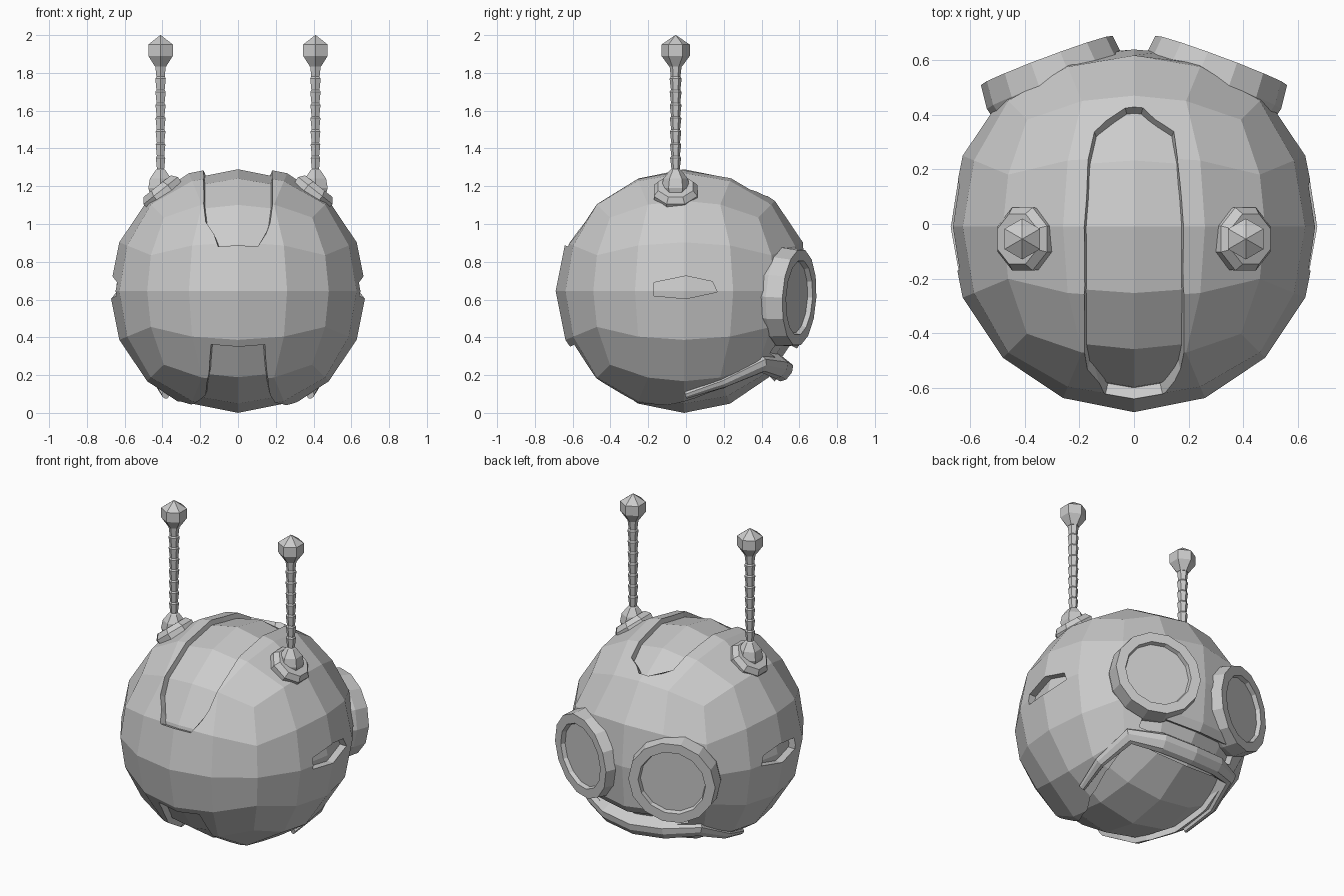
import bpy, bmesh, math
from mathutils import Vector, Matrix

if "Cube" in bpy.data.objects:
    bpy.data.objects.remove(bpy.data.objects["Cube"])

C = Vector((0, -0.01, 0.645))  # centre of the round body


def obj(name, bm):
    bmesh.ops.recalc_face_normals(bm, faces=bm.faces[:])
    me = bpy.data.meshes.new(name)
    bm.to_mesh(me)
    bm.free()
    o = bpy.data.objects.new(name, me)
    bpy.context.collection.objects.link(o)
    return o


def quad_sphere(bm, radii):
    bmesh.ops.create_cube(bm, size=2)
    bmesh.ops.subdivide_edges(bm, edges=bm.edges[:], cuts=3, use_grid_fill=True)
    for v in bm.verts:
        d = Vector([math.tan(math.pi / 4 * c) for c in v.co]).normalized()
        v.co = C + Vector([a * r for a, r in zip(d, radii)])


def skin(bm, rings):
    """Join closed rings of points into a capped tube."""
    rv = [[bm.verts.new(p) for p in ring] for ring in rings]
    n = len(rv[0])
    for a, b in zip(rv, rv[1:]):
        for i in range(n):
            bm.faces.new((a[i], a[(i + 1) % n], b[(i + 1) % n], b[i]))
    bm.faces.new(rv[0])
    bm.faces.new(rv[-1])


def lathe(bm, profile, sides, pos, axis=(0, 0, 1), turn=0.0):
    """Turn (radius, height) points around an axis at pos."""
    m = Matrix.Translation(pos) @ Vector(axis).to_track_quat('Z', 'Y').to_matrix().to_4x4()
    ang = [2 * math.pi * i / sides + turn for i in range(sides)]
    skin(bm, [[m @ Vector((r * math.cos(a), r * math.sin(a), h)) for a in ang]
              for r, h in profile])


def band_cutter(stations):
    """Wedge running over the body: (angle from the top towards the front, half width)."""
    bm = bmesh.new()
    rings = []
    for deg, w in stations:
        a = math.radians(deg)
        d = Vector((0, -math.sin(a), math.cos(a)))
        wi, wo = max(w - 0.04, 0.005), w + 0.06
        rings.append([C + d * r + Vector((x, 0, 0))
                      for r, x in ((0.5, -wi), (0.5, wi), (0.95, wo), (0.95, -wo))])
    skin(bm, rings)
    return obj("cutter", bm)


# Eye placement, facing the back and splayed outwards
def eye_frame(s):
    return Vector((0.32 * s, 0.60, 0.61)), Vector((0.35 * s, 0.937, -0.05)).normalized()


# Outer shell with real thickness
bm = bmesh.new()
quad_sphere(bm, (0.68, 0.68, 0.675))
for v in bm.verts:
    v.co.y = min(v.co.y, 0.64)
shell = obj("outer_shell", bm)
sol = shell.modifiers.new("thickness", 'SOLIDIFY')
sol.thickness = 0.07
sol.offset = -1

# Openings: top strip, belly and mouth gap
cutters = [
    band_cutter([(-41, 0.02), (-33, 0.155), (-10, 0.185), (20, 0.19), (55, 0.18), (69, 0.11)]),
    band_cutter([(116, 0.15), (132, 0.16), (150, 0.18), (165, 0.25), (180, 0.34),
                 (200, 0.39), (225, 0.38)]),
    band_cutter([(234, 0.36), (243, 0.36)]),
]
# Side slots
slot = [(-0.17, 0.69), (0, 0.725), (0.14, 0.695), (0.165, 0.64), (0, 0.605), (-0.17, 0.62)]
for s in (-1, 1):
    bm = bmesh.new()
    skin(bm, [[(s * x, y, z) for y, z in slot] for x in (0.55, 0.8)])
    cutters.append(obj("cutter", bm))
    # Eye sockets
    p, n = eye_frame(s)
    bm = bmesh.new()
    lathe(bm, [(0.225, -0.2), (0.225, 0.2)], 14, p, n)
    cutters.append(obj("cutter", bm))

for c in cutters:
    b = shell.modifiers.new("cut", 'BOOLEAN')
    b.operation = 'DIFFERENCE'
    b.solver = 'EXACT'
    b.object = c
    c.hide_render = True
bpy.context.view_layer.update()
baked = bpy.data.meshes.new_from_object(
    shell.evaluated_get(bpy.context.evaluated_depsgraph_get()))
shell.modifiers.clear()
shell.data = baked
for c in cutters:
    bpy.data.objects.remove(c)

# Inner ball seen through the openings
bm = bmesh.new()
quad_sphere(bm, (0.635, 0.635, 0.645))
obj("inner_ball", bm)

# Raised lip around the back of the belly opening: point, half width, rise
half = [((0.20, 0.50, 0.23), 0.055, 0.035), ((0.38, 0.41, 0.25), 0.045, 0.03),
        ((0.42, 0.20, 0.16), 0.03, 0.015), ((0.38, 0.0, 0.10), 0.02, 0.008)]
path = [((-p[0], p[1], p[2]), w, h) for p, w, h in reversed(half)]
path += [((0, 0.52, 0.22), 0.055, 0.035)] + half
rings = []
for i, (p, w, h) in enumerate(path):
    t = Vector(path[min(i + 1, len(path) - 1)][0]) - Vector(path[max(i - 1, 0)][0])
    n = (Vector(p) - C).normalized()
    b = n.cross(t).normalized()
    rings.append([C + n * r + b * k * w
                  for r, k in ((0.61, -1), (0.675 + h * 0.6, -1), (0.68 + h, -0.4),
                               (0.68 + h, 0.5), (0.675 + h * 0.6, 1), (0.61, 1))])
bm = bmesh.new()
skin(bm, rings)
obj("lip", bm)

for s, side in ((-1, "left"), (1, "right")):
    # Eye ring with sunken flat lens
    p, n = eye_frame(s)
    bm = bmesh.new()
    lathe(bm, [(0.24, -0.2), (0.268, -0.09), (0.258, 0), (0.2, 0), (0.192, -0.025)],
          14, p, n)
    obj(side + "_eye", bm)

    # Antenna foot, tilted to sit on the body
    x, y = 0.41 * s, -0.055
    bm = bmesh.new()
    lathe(bm, [(0.12, -0.06), (0.125, 0.015), (0.1, 0.045), (0.07, 0.045)],
          8, (0.40 * s, y, 1.165), (0.62 * s, 0, 0.78), math.pi / 8)
    obj(side + "_antenna_foot", bm)

    # Antenna stalk with stepped ridges
    prof = [(0.055, 1.13), (0.075, 1.19), (0.065, 1.24), (0.03, 1.285)]
    steps = 8
    for i in range(steps):
        z = 1.29 + i * 0.07
        prof += [(0.022 + 0.0005 * i, z), (0.029 + 0.0005 * i, z + 0.06)]
    bm = bmesh.new()
    lathe(bm, prof, 6, (x, y, 0), turn=math.pi / 6)
    obj(side + "_antenna_stalk", bm)

    # Antenna knob
    bm = bmesh.new()
    lathe(bm, [(0.035, 1.835), (0.075, 1.89), (0.075, 1.95), (0.002, 2.0)], 6,
          (x, y, 0), turn=math.pi / 6)
    obj(side + "_antenna_knob", bm)
